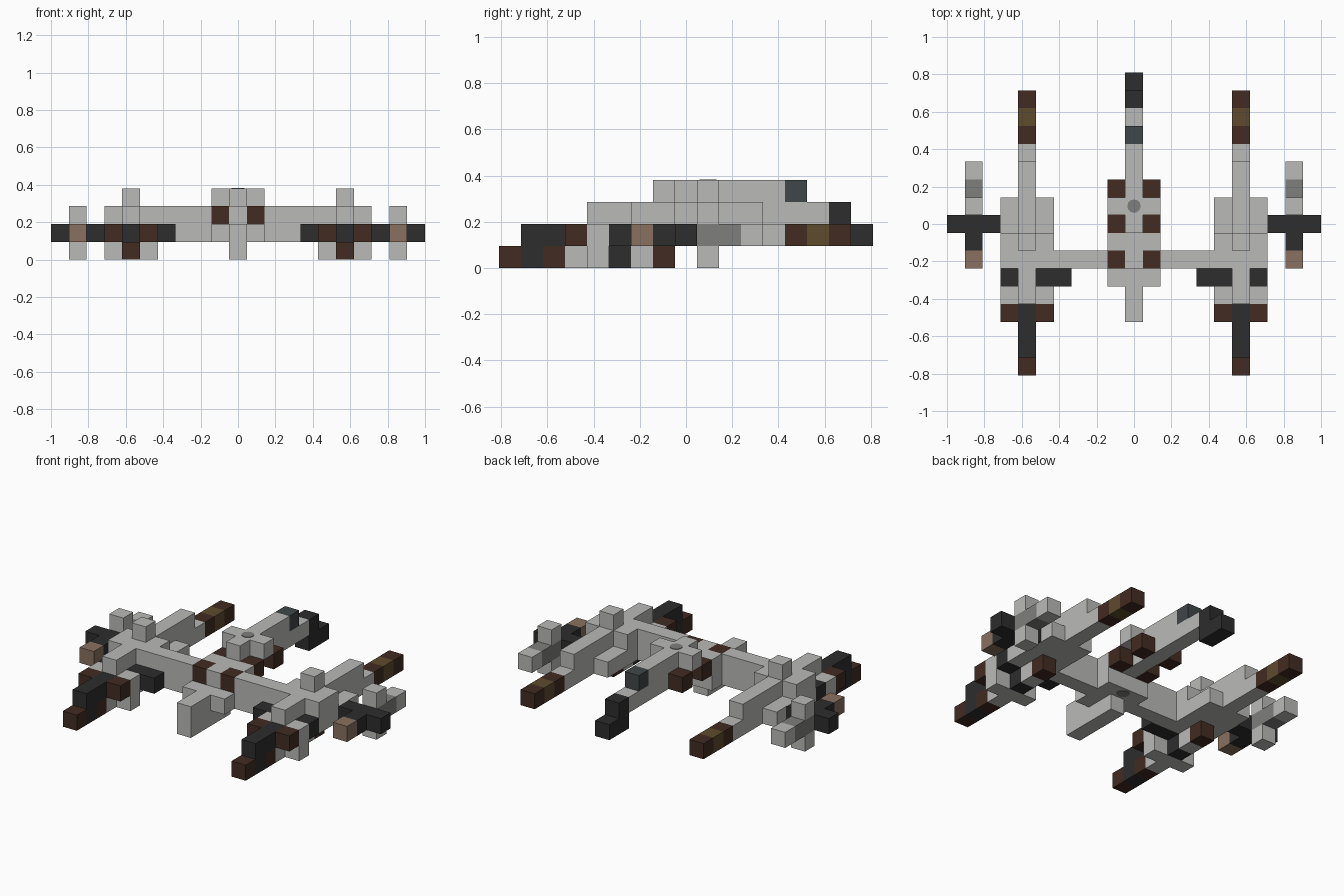
import bpy
import bmesh
from mathutils import Matrix

cube = bpy.data.objects.get("Cube")
if cube:
    bpy.data.objects.remove(cube, do_unlink=True)

U = 2 / 21  # edge of one block


def material(name, r, g, b):
    mat = bpy.data.materials.new(name)
    mat.use_nodes = True
    mat.diffuse_color = (r, g, b, 1)
    bsdf = next(n for n in mat.node_tree.nodes if n.type == "BSDF_PRINCIPLED")
    bsdf.inputs["Base Color"].default_value = (r, g, b, 1)
    return mat


LIGHT = material("light grey", .49, .49, .48)
MID = material("mid grey", .21, .21, .205)
DARK = material("charcoal", .026, .026, .026)
BROWN = material("dark brown", .054, .025, .016)
OLIVE = material("olive brown", .112, .069, .027)
TAN = material("tan", .25, .165, .117)
SLATE = material("slate", .051, .061, .065)


def finish(name, bm, mat):
    mesh = bpy.data.meshes.new(name)
    bm.to_mesh(mesh)
    bm.free()
    mesh.materials.append(mat)
    obj = bpy.data.objects.new(name, mesh)
    bpy.context.collection.objects.link(obj)
    return obj


def box(name, mat, x, y, z):
    """Box over inclusive block ranges; a single number means one block."""
    spans = [v if isinstance(v, tuple) else (v, v) for v in (x, y, z)]
    size = [(b - a + 1) * U for a, b in spans]
    mid = [(a + b) / 2 * U for a, b in spans]
    mid[2] += U / 2
    bm = bmesh.new()
    bmesh.ops.create_cube(bm, size=1, matrix=Matrix.Translation(mid) @ Matrix.Diagonal((*size, 1)))
    return finish(name, bm, mat)


def pair(name, mat, x, y, z):
    """The same box on both sides of the model."""
    a, b = x if isinstance(x, tuple) else (x, x)
    box("left_" + name, mat, (a, b), y, z)
    box("right_" + name, mat, (-b, -a), y, z)


def disc(name, mat, y, z):
    bm = bmesh.new()
    bmesh.ops.create_cone(bm, cap_ends=True, segments=12, radius1=.036, radius2=.036,
                          depth=.006, matrix=Matrix.Translation((0, y, z)))
    return finish(name, bm, mat)


# central hull
box("prow", LIGHT, 0, (-5, -3), (0, 1))
box("keel", LIGHT, 0, -2, 0)
box("hull_core", LIGHT, 0, -1, (1, 2))
box("spine_lower", LIGHT, 0, (0, 6), 2)
box("spine_upper", LIGHT, 0, (0, 4), 3)
box("spine_cap", SLATE, 0, 5, 3)
box("tail_upright", DARK, 0, 7, (1, 2))
box("tail_tip", DARK, 0, 8, 1)
pair("hull_front_block", LIGHT, 1, -3, 1)
pair("hull_rear_block", LIGHT, 1, -1, (1, 2))
pair("spine_fin", LIGHT, 1, 1, 3)
for label, j in (("front", 0), ("rear", 2)):
    pair(label + "_side_block", BROWN, 1, j, 2)
disc("top_disc", MID, U, 4 * U)
disc("bottom_disc", MID, -U, U)

# crossbeam between the pods
box("beam_lower", LIGHT, (-4, 4), -2, 1)
box("beam_centre", LIGHT, 0, -2, 2)
pair("beam_inset", BROWN, 1, -2, 2)
pair("beam_upper", LIGHT, (2, 4), -2, 2)

# side pods
pair("pod_body", LIGHT, 6, (-4, 4), 1)
pair("pod_ridge", LIGHT, 6, (-4, 3), 2)
pair("pod_turret", LIGHT, 6, -1, 3)
for label, i in (("inner", 5), ("outer", 7)):
    pair(label + "_pod_wall", LIGHT, i, (-2, 1), 1)
    pair(label + "_pod_shoulder", LIGHT, i, (-2, -1), 2)
    pair(label + "_pod_cheek", LIGHT, i, -4, (0, 1))
    pair(label + "_pod_cap", BROWN, i, -5, 1)
pair("inner_intake", DARK, (4, 5), -3, 1)
pair("outer_intake", DARK, 7, -3, 1)

# forward cannons
pair("cannon_barrel", DARK, 6, (-7, -5), 1)
pair("cannon_muzzle", BROWN, 6, -8, 0)
pair("cannon_collar", DARK, 6, -7, 0)
pair("cannon_brace", BROWN, 6, -6, 0)
pair("pod_chin", LIGHT, 6, (-5, -4), 0)
pair("pod_belly_front", DARK, 6, -3, 0)
pair("pod_belly", LIGHT, 6, -2, 0)
pair("pod_belly_rear", BROWN, 6, -1, 0)

# rear exhausts
for label, mat, j in (("root", BROWN, 5), ("middle", OLIVE, 6), ("tip", BROWN, 7)):
    pair("exhaust_" + label, mat, 6, j, 1)

# outboard engines
pair("engine_nose", TAN, 9, -2, 1)
pair("engine_neck", DARK, 9, -1, 1)
pair("engine_crossbar", DARK, (8, 10), 0, 1)
pair("engine_core", MID, 9, (1, 2), 1)
pair("engine_tail", LIGHT, 9, 3, 1)
for label, k in (("lower", 0), ("upper", 2)):
    pair(label + "_engine_fin", LIGHT, 9, 1, k)
